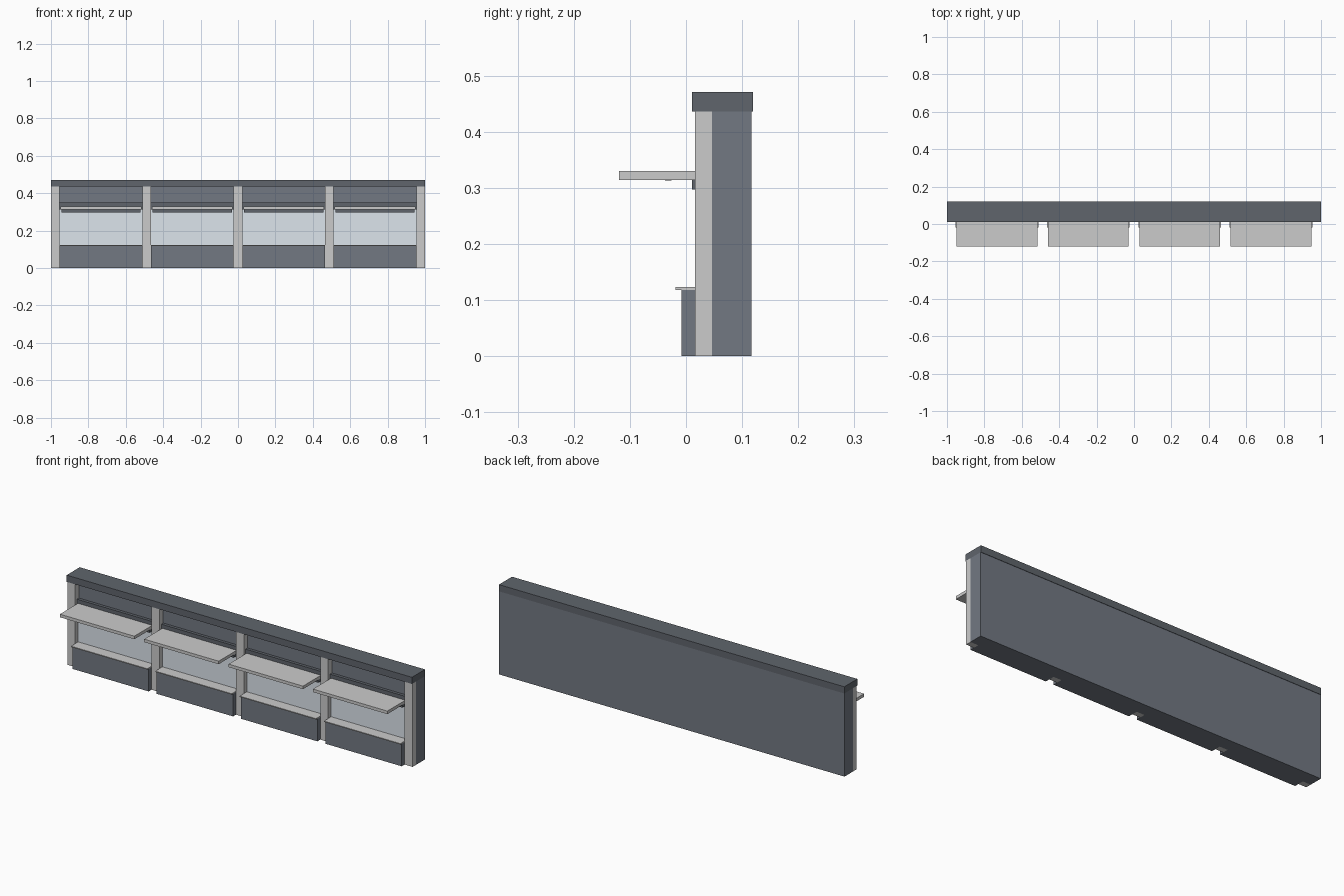
import bpy
import bmesh

if "Cube" in bpy.data.objects:
    bpy.data.objects.remove(bpy.data.objects["Cube"])


def material(name, rgb):
    m = bpy.data.materials.new(name)
    m.diffuse_color = (*rgb, 1)
    m.use_nodes = True
    m.node_tree.nodes["Principled BSDF"].inputs["Base Color"].default_value = m.diffuse_color
    return m


SLATE = material("slate", (0.17, 0.19, 0.225))
TRIM = material("dark_trim", (0.115, 0.13, 0.15))
PALE = material("pale_stone", (0.79, 0.79, 0.79))
GLASS = material("pale_glass", (0.72, 0.78, 0.84))


def box(name, x, y, z, mat):
    """Axis-aligned box from (min, max) ranges."""
    bm = bmesh.new()
    bmesh.ops.create_cube(bm, size=1)
    for v in bm.verts:
        for i, (a, b) in enumerate((x, y, z)):
            v.co[i] = a if v.co[i] < 0 else b
    mesh = bpy.data.meshes.new(name)
    bm.to_mesh(mesh)
    bm.free()
    ob = bpy.data.objects.new(name, mesh)
    bpy.context.collection.objects.link(ob)
    mesh.materials.append(mat)
    return ob


def span(centre, width):
    return (centre - width / 2, centre + width / 2)


# Wall body and top cornice
box("wall", (-1, 1), (0.046, 0.117), (0, 0.436), SLATE)
box("cornice", (-1, 1), (0.011, 0.119), (0.436, 0.471), TRIM)

# Five pale pillars in front of the wall
PITCH = 0.4885
for i in range(-2, 3):
    box("pillar", span(i * PITCH, 0.046), (0.016, 0.046), (0, 0.436), PALE)

# Four window bays between the pillars
for i in range(4):
    c = (i - 1.5) * PITCH
    bay = span(c, PITCH - 0.046)
    # plinth with its projecting sill
    box("plinth", span(c, 0.4425), (-0.008, 0.046), (0, 0.118), SLATE)
    box("sill", bay, (-0.019, 0.046), (0.118, 0.123), PALE)
    # glazing and the lintel above it
    box("window", bay, (0.040, 0.046), (0.123, 0.330), GLASS)
    box("lintel", bay, (0.030, 0.046), (0.314, 0.350), TRIM)
    # awning slab, supporting rail and thin underside batten
    box("awning", span(c, 0.431), (-0.119, 0.030), (0.314, 0.330), PALE)
    box("awning_rail", span(c, 0.424), (0.011, 0.040), (0.297, 0.314), TRIM)
    box("awning_batten", span(c, 0.420), (-0.037, -0.026), (0.313, 0.3145), TRIM)
